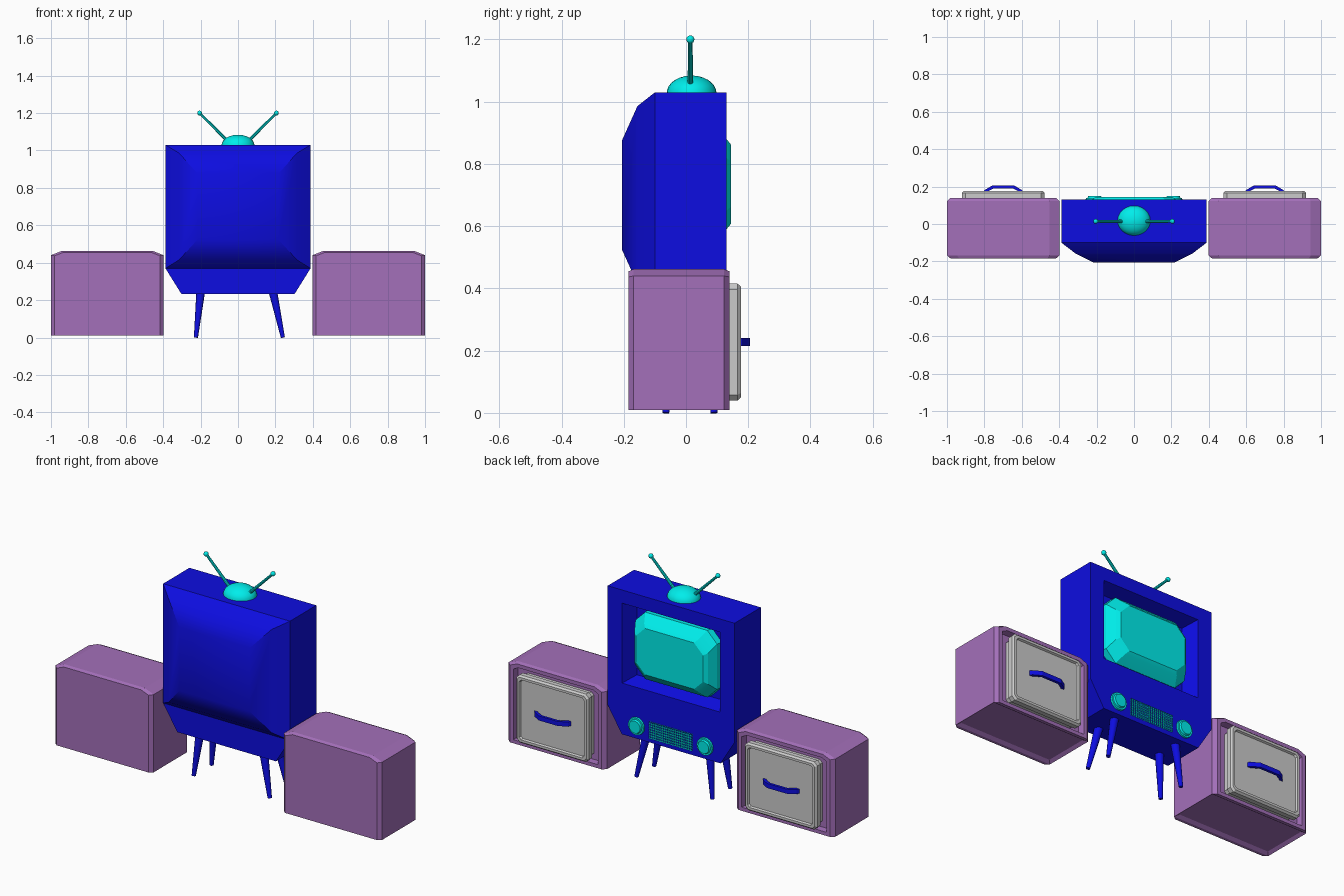
import bpy, bmesh, math
from mathutils import Vector

if "Cube" in bpy.data.objects:
    bpy.data.objects.remove(bpy.data.objects["Cube"])


def material(name, rgb):
    m = bpy.data.materials.new(name)
    m.diffuse_color = (*rgb, 1)
    m.use_nodes = True
    m.node_tree.nodes["Principled BSDF"].inputs["Base Color"].default_value = m.diffuse_color
    return m


BLUE = material("blue", (0.004, 0.004, 0.75))
TEAL = material("teal", (0.0, 0.85, 0.83))
PURPLE = material("purple", (0.37, 0.16, 0.49))


def finish(name, bm, mat=None, angle=30):
    bmesh.ops.recalc_face_normals(bm, faces=bm.faces)
    me = bpy.data.meshes.new(name)
    bm.to_mesh(me)
    bm.free()
    ob = bpy.data.objects.new(name, me)
    bpy.context.collection.objects.link(ob)
    if mat:
        me.materials.append(mat)
    bpy.ops.object.select_all(action='DESELECT')
    ob.select_set(True)
    bpy.context.view_layer.objects.active = ob
    bpy.ops.object.shade_smooth_by_angle(angle=math.radians(angle))
    return ob


def loft(rings):
    """Skin a list of equal-length point rings and cap both ends."""
    bm = bmesh.new()
    vs = [[bm.verts.new(p) for p in r] for r in rings]
    n = len(vs[0])
    for a, b in zip(vs, vs[1:]):
        for i in range(n):
            j = (i + 1) % n
            bm.faces.new((a[i], a[j], b[j], b[i]))
    bm.faces.new(vs[0])
    bm.faces.new(vs[-1])
    return bm


def rect(y, hx, z0, z1, c=0, cx=0):
    """Rectangle facing y, with corners cut by c."""
    if not c:
        pts = [(-hx, z0), (hx, z0), (hx, z1), (-hx, z1)]
    else:
        pts = [(-hx + c, z0), (hx - c, z0), (hx, z0 + c), (hx, z1 - c),
               (hx - c, z1), (-hx + c, z1), (-hx, z1 - c), (-hx, z0 + c)]
    return [(cx + x, y, z) for x, z in pts]


def tube(name, p, q, r1, r2, mat, n=12):
    p, q = Vector(p), Vector(q)
    rot = (q - p).to_track_quat('Z', 'Y')
    circ = [(math.cos(2 * math.pi * i / n), math.sin(2 * math.pi * i / n)) for i in range(n)]
    return finish(name, loft([[c + rot @ Vector((r * x, r * y, 0)) for x, y in circ]
                              for c, r in ((p, r1), (q, r2))]), mat)


# Cabinet: bulging back, straight sides, sloped screen recess
finish("cabinet", loft([
    rect(-0.206, 0.215, 0.525, 0.875), rect(-0.156, 0.315, 0.415, 0.986),
    rect(-0.10, 0.388, 0.37, 1.03), rect(0.13, 0.388, 0.37, 1.03),
    rect(0.13, 0.30, 0.515, 0.957), rect(0.05, 0.265, 0.54, 0.93)]), BLUE, 35)

# Tapered control panel under the screen
finish("control_panel", loft([
    [(-w, y, 0.37), (w, y, 0.37), (0.302, y, 0.232), (-0.302, y, 0.232)]
    for y, w in ((-0.10, 0.388), (0.13, 0.388))]), BLUE)

# Picture tube
finish("screen", loft([
    rect(0.05, 0.255, 0.55, 0.92, 0.06), rect(0.085, 0.25, 0.55, 0.92, 0.06),
    rect(0.13, 0.225, 0.59, 0.88, 0.06), rect(0.144, 0.205, 0.607, 0.863, 0.055)]), TEAL, 20)

# Speaker grille lattice
bm = bmesh.new()
bmesh.ops.create_grid(bm, x_segments=20, y_segments=7, size=1)
for v in bm.verts:
    v.co = (v.co.x * 0.133, 0.132, 0.303 + v.co.y * 0.047)
grille = finish("speaker_grille", bm, TEAL)
wire = grille.modifiers.new("lattice", 'WIREFRAME')
wire.thickness = 0.007

# Knobs and splayed legs (feet sit slightly off centre)
for side, s in (("left", -1), ("right", 1)):
    tube(side + "_knob_base", (s * 0.21, 0.125, 0.303), (s * 0.21, 0.14, 0.303), 0.049, 0.047, TEAL, 20)
    tube(side + "_knob", (s * 0.21, 0.14, 0.303), (s * 0.21, 0.15, 0.303), 0.038, 0.034, TEAL, 20)
    top_x, foot_x = (-0.20, -0.225) if s < 0 else (0.188, 0.24)
    for row, ty, fy in (("front", -0.045, -0.065), ("back", 0.075, 0.09)):
        tube(side + "_" + row + "_leg", (top_x, ty, 0.24), (foot_x, fy, 0.0), 0.023, 0.011, BLUE)

# Antenna dome, rods and tips
N = 24
dome = []
for k in range(8):
    t = k / 7 * math.radians(86)
    dome.append([(0.088 * math.cos(t) * math.cos(2 * math.pi * i / N),
                  0.018 + 0.08 * math.cos(t) * math.sin(2 * math.pi * i / N),
                  1.028 + 0.056 * math.sin(t)) for i in range(N)])
finish("antenna_dome", loft(dome), TEAL, 40)
for side, s in (("left", -1), ("right", 1)):
    tube(side + "_antenna_rod", (s * 0.06, 0.014, 1.055), (s * 0.205, 0.014, 1.2), 0.009, 0.007, TEAL, 10)
    bm = bmesh.new()
    bmesh.ops.create_uvsphere(bm, u_segments=12, v_segments=8, radius=0.013)
    bmesh.ops.translate(bm, vec=(s * 0.205, 0.014, 1.2), verts=bm.verts)
    finish(side + "_antenna_tip", bm, TEAL, 60)


def hexa(y, cx, hx, z0, z1, sx, sz):
    """Box section with sloped top corners."""
    pts = [(-hx, z0), (hx, z0), (hx, z1 - sz), (hx - sx, z1), (-hx + sx, z1), (-hx, z1 - sz)]
    return [(cx + x, y, z) for x, z in pts]


# Side drawers: case, drawer front, handle
for side, s in (("left", -1), ("right", 1)):
    cx = s * 0.699
    bm = loft([
        hexa(-0.185, cx, 0.281, 0.01, 0.455, 0.045, 0.018),
        hexa(-0.168, cx, 0.301, 0.01, 0.462, 0.055, 0.022),
        hexa(0.122, cx, 0.301, 0.01, 0.462, 0.055, 0.022),
        hexa(0.14, cx, 0.281, 0.01, 0.455, 0.045, 0.018),
        hexa(0.14, cx, 0.26, 0.03, 0.435, 0.03, 0.015),
        hexa(0.105, cx, 0.255, 0.033, 0.43, 0.03, 0.015)])
    # shallow recess in the underside
    bm.normal_update()
    bmesh.ops.recalc_face_normals(bm, faces=bm.faces)
    under = [f for f in bm.faces if all(abs(v.co.z - 0.01) < 1e-4 for v in f.verts)
             and f.calc_area() > 0.1]
    bmesh.ops.inset_individual(bm, faces=under, thickness=0.025, depth=-0.012)
    finish(side + "_drawer_case", bm, PURPLE, 20)

    finish(side + "_drawer_front", loft([
        rect(y, 0.221 - d, 0.04 + d, 0.415 - d, c, cx) for y, d, c in (
            (0.10, 0.012, 0.015), (0.135, 0.012, 0.015), (0.14, 0.0, 0.018),
            (0.166, 0.0, 0.018), (0.176, 0.009, 0.015), (0.176, 0.022, 0.012),
            (0.166, 0.027, 0.01))]))

    path = [(-0.112, 0.164), (-0.102, 0.18), (-0.06, 0.205), (0.06, 0.205), (0.102, 0.18), (0.112, 0.164),
            (0.092, 0.164), (0.085, 0.173), (0.052, 0.19), (-0.052, 0.19), (-0.085, 0.173), (-0.092, 0.164)]
    finish(side + "_drawer_handle", loft([
        [(cx + x, y, z) for x, y in path] for z in (0.215, 0.24)]), BLUE, 20)
